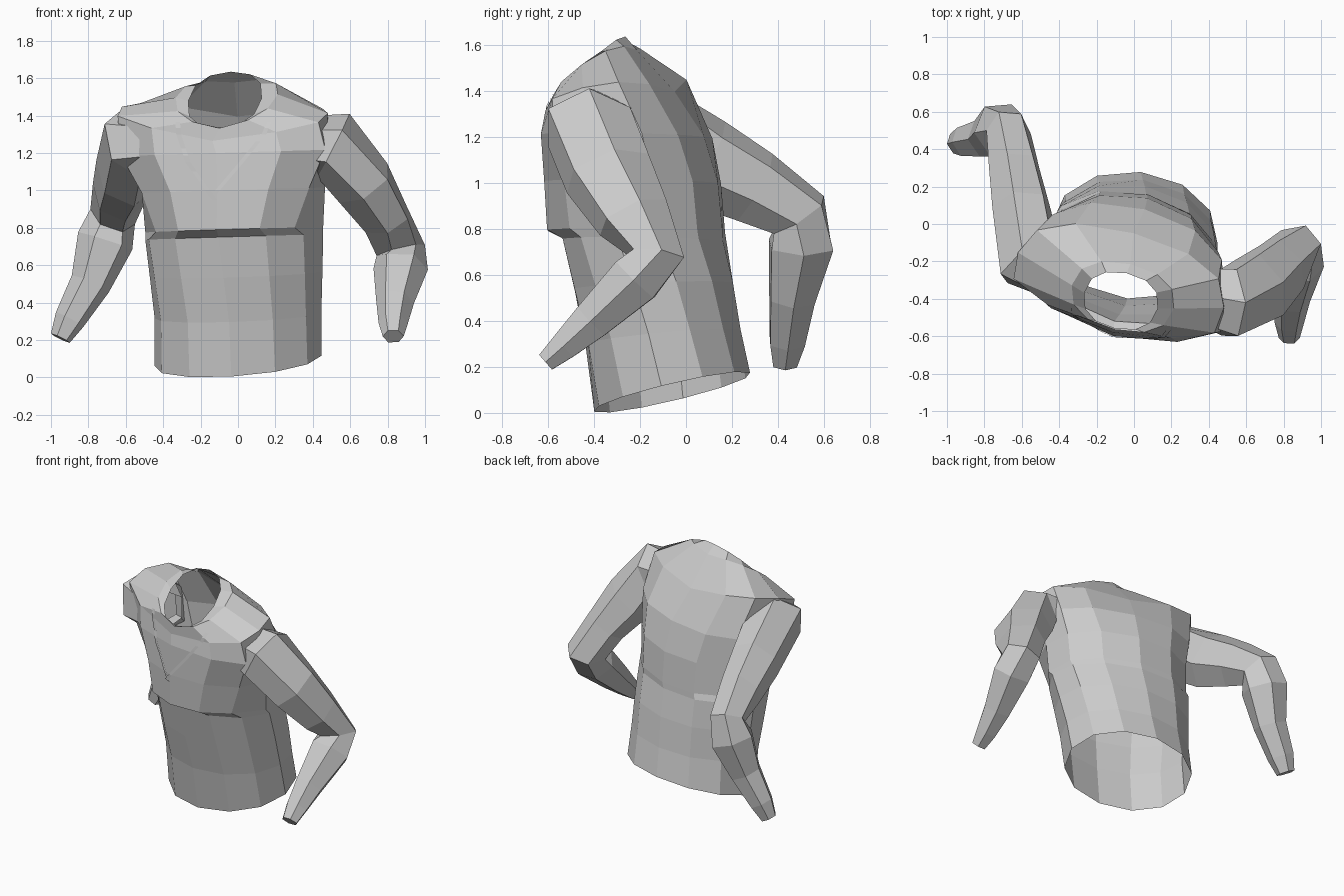
import bpy, bmesh, math
from mathutils import Vector
from mathutils.bvhtree import BVHTree

cube = bpy.data.objects.get("Cube")
if cube:
    bpy.data.objects.remove(cube, do_unlink=True)

cloth = bpy.data.materials.new("grey_cloth")
cloth.use_nodes = True
GREY = (0.6, 0.6, 0.6, 1)
cloth.diffuse_color = GREY
cloth.node_tree.nodes["Principled BSDF"].inputs["Base Color"].default_value = GREY


def finish(name, bm):
    """Turn a bmesh into a flat shaded, coloured object."""
    bmesh.ops.recalc_face_normals(bm, faces=bm.faces)
    mesh = bpy.data.meshes.new(name)
    bm.to_mesh(mesh)
    bm.free()
    mesh.materials.append(cloth)
    obj = bpy.data.objects.new(name, mesh)
    bpy.context.collection.objects.link(obj)
    return obj


def loft(name, rings, cap_end=False):
    """Skin a list of closed rings; both ends stay open unless capped."""
    bm = bmesh.new()
    loops = [[bm.verts.new(p) for p in ring] for ring in rings]
    count = len(loops[0])
    for low, high in zip(loops, loops[1:]):
        for i in range(count):
            j = (i + 1) % count
            bm.faces.new((low[i], low[j], high[j], high[i]))
    if cap_end:
        bm.faces.new(loops[-1])
    return finish(name, bm)


def body_ring(center, rx, ry, yaw, slope, tilt=0.03, front=None, arch=0, power=0.97, sides=12):
    """Oval turned about z; front is the half width of its front half, slope
    lifts the back, tilt the left side, arch both sides; low power is boxy."""
    ring = []
    turn = math.radians(yaw)
    for i in range(sides):
        a = math.tau * i / sides
        c, s = math.cos(a), math.sin(a)
        width = front if front and s < -0.01 else rx
        x = width * math.copysign(abs(c) ** power, c)
        y = ry * math.copysign(abs(s) ** power, s)
        ring.append(Vector(center) + Vector((
            x * math.cos(turn) - y * math.sin(turn),
            x * math.sin(turn) + y * math.cos(turn),
            slope * y + tilt * x + arch * abs(c))))
    return ring


def sleeve(name, stations, sides=6):
    """Tapered tube; every station is a centre and two half widths."""
    centers = [Vector(s[0]) for s in stations]
    up = Vector((0, 0, 1))
    rings = []
    for i, (_, a, b) in enumerate(stations):
        tangent = Vector()
        if i > 0:
            tangent += (centers[i] - centers[i - 1]).normalized()
        if i < len(centers) - 1:
            tangent += (centers[i + 1] - centers[i]).normalized()
        tangent.normalize()
        up = (up - tangent * up.dot(tangent)).normalized()
        side = tangent.cross(up)
        angles = [math.tau * (k + 0.5) / sides for k in range(sides)]
        rings.append([centers[i] + 1.12 * a * math.sin(t) * up
                      + 1.08 * b * math.cos(t) * side for t in angles])
    return loft(name, rings, cap_end=True)


# Torso: open hem, waist, chest overhang, shoulders, collar and neck opening
torso = loft("torso", [
    body_ring((0, -.06, .09), .45, .34, -6, .25, tilt=.06),
    body_ring((0, -.10, .33), .45, .34, -8, .1),
    body_ring((-.01, -.14, .55), .47, .35, -11, .05),
    body_ring((-.02, -.18, .75), .49, .35, -14, 0),
    body_ring((-.02, -.22, .79), .49, .39, -14, 0, front=.44),
    body_ring((-.02, -.23, 1), .5, .38, -14, 0, front=.53),
    body_ring((-.03, -.25, 1.2), .53, .34, -15, 0, front=.64, power=.87),
    body_ring((-.07, -.30, 1.33), .57, .26, -15, .25, tilt=-.03, front=.63, arch=.1, power=.87),
    body_ring((-.06, -.39, 1.455), .28, .18, -13, .68, arch=.05, power=.87),
    body_ring((-.07, -.41, 1.485), .2, .15, -12, 1, power=.87),
])

# Left sleeve, bent forward at the elbow
sleeve("left_sleeve", [
    ((.32, -.37, 1.25), .13, .15),
    ((.51, -.42, 1.24), .17, .19),
    ((.67, -.34, 1.04), .15, .19),
    ((.79, -.23, .85), .12, .16),
    ((.87, -.13, .68), .12, .12),
    ((.87, -.22, .58), .13, .12),
    ((.84, -.41, .40), .09, .09),
    ((.83, -.53, .29), .07, .065),
    ((.83, -.61, .22), .05, .045),
])

# Right sleeve, swung back with the forearm hanging
sleeve("right_sleeve", [
    ((-.38, -.29, 1.26), .13, .14),
    ((-.56, -.19, 1.26), .18, .18),
    ((-.60, .08, 1.09), .18, .15),
    ((-.64, .30, .98), .15, .13),
    ((-.67, .49, .86), .13, .11),
    ((-.71, .50, .73), .14, .14),
    ((-.79, .46, .5), .1, .1),
    ((-.90, .44, .31), .08, .075),
    ((-.95, .43, .21), .055, .05),
])

# Thin V shaped neck trim, laid on the chest
shape = bmesh.new()
shape.from_mesh(torso.data)
surface = BVHTree.FromBMesh(shape)
shape.free()


def on_chest(x, z):
    hit = surface.ray_cast(Vector((x, -2, z)), Vector((0, 1, 0)))[0]
    return hit + Vector((0, -.006, 0)) if hit else None


def neck_trim(name, path, width):
    bm = bmesh.new()
    previous = None
    for (xa, za), (xb, zb) in zip(path, path[1:]):
        for k in range(4):
            x, z = xa + (xb - xa) * k / 4, za + (zb - za) * k / 4
            pair = on_chest(x, z), on_chest(x + width, z)
            if None in pair:
                continue
            verts = [bm.verts.new(p) for p in pair]
            if previous:
                bm.faces.new((*previous, *reversed(verts)))
            previous = verts
    return finish(name, bm)


neck_trim("right_neck_trim", [(-.14, .95), (-.28, 1.15), (-.33, 1.3), (-.34, 1.43)], .025)
neck_trim("left_neck_trim", [(-.14, .95), (.03, 1.15), (.15, 1.3), (.21, 1.43)], -.025)
